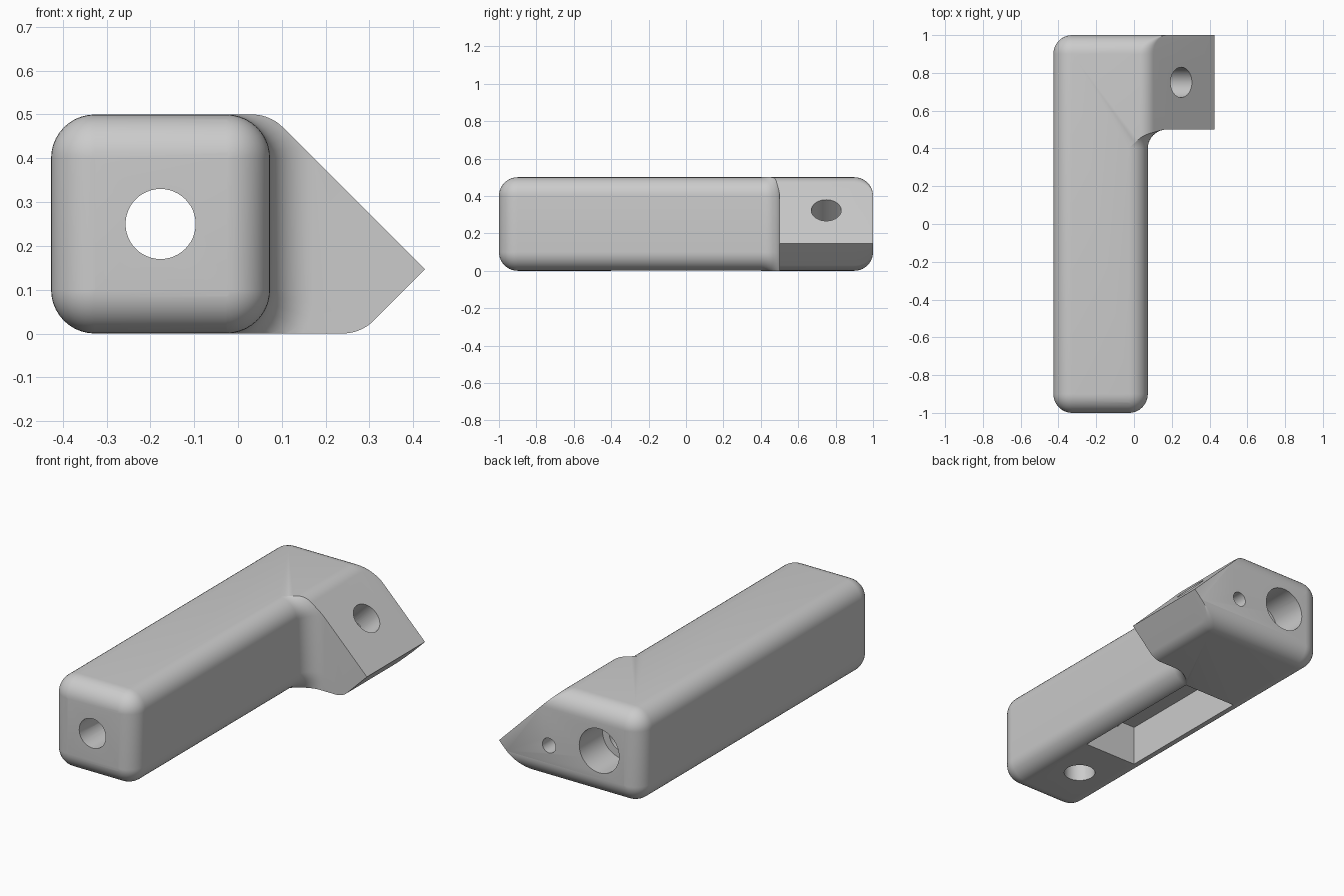
import bpy
import bmesh
from math import sin, cos, pi
from mathutils import Vector

cube = bpy.data.objects.get("Cube")
if cube:
    bpy.data.objects.remove(cube, do_unlink=True)

# Main dimensions
R = 0.1                              # edge rounding
LEFT, RIGHT, TIP = -0.4268, 0.0732, 0.4268
TIP_Z, HEIGHT = 0.1464, 0.5
AXIS_X, AXIS_Z = -0.1768, 0.25       # centre line of the bar
STEPS = 10
TURN = [pi / 2 * i / STEPS for i in range(STEPS + 1)]
TINY = 0.002

grey = bpy.data.materials.new("plain grey")
grey.use_nodes = True
grey.diffuse_color = (0.6, 0.6, 0.6, 1)
grey.node_tree.nodes["Principled BSDF"].inputs["Base Color"].default_value = (0.6, 0.6, 0.6, 1)


def finish(name, bm):
    bmesh.ops.recalc_face_normals(bm, faces=bm.faces)
    mesh = bpy.data.meshes.new(name)
    bm.to_mesh(mesh)
    bm.free()
    mesh.materials.append(grey)
    obj = bpy.data.objects.new(name, mesh)
    bpy.context.collection.objects.link(obj)
    return obj


def loft(name, sections):
    """Skin a list of (y, xz outline) sections and cap both ends."""
    bm = bmesh.new()
    rings = [[bm.verts.new((x, y, z)) for x, z in pts] for y, pts in sections]
    for a, b in zip(rings, rings[1:]):
        for i in range(len(a)):
            j = (i + 1) % len(a)
            bm.faces.new((a[i], a[j], b[j], b[i]))
    bm.faces.new(rings[0])
    bm.faces.new(rings[-1][::-1])
    return finish(name, bm)


def round_corner(before, corner, after, r):
    """Points of a fillet arc at one outline corner."""
    c = Vector(corner)
    u = (Vector(before) - c).normalized()
    v = (Vector(after) - c).normalized()
    half = u.angle(v) / 2
    reach = r * cos(half) / sin(half)
    centre = c + (u + v).normalized() * (r / sin(half))
    p = (c + u * reach - centre).normalized()
    q = (c + v * reach - centre).normalized()
    return [tuple(centre + p.slerp(q, i / STEPS).normalized() * r) for i in range(STEPS + 1)]


def envelope_outline(inset):
    """Bar and pointed foot outline, with top, bottom and left drawn in."""
    r = max(R - inset, TINY)
    low, high = inset, HEIGHT - inset
    bottom_x = TIP - TIP_Z + inset
    pts = [(LEFT + inset, low), (bottom_x, low), (TIP, TIP_Z),
           (RIGHT + inset, high), (LEFT + inset, high)]
    outline = []
    for i, p in enumerate(pts):
        if p[0] == TIP:
            outline.append(p)
        else:
            outline += round_corner(pts[i - 1], p, pts[(i + 1) % len(pts)], r)
    return outline


def side_outline(r):
    """Region to the right of the bar's rounded side."""
    cx = RIGHT - R
    upper = [(cx + r * sin(t), HEIGHT - R + r * cos(t)) for t in TURN]
    lower = [(cx + r * cos(t), R - r * sin(t)) for t in TURN]
    return [(1, 1), (cx, 1)] + upper + lower + [(cx, -0.5), (1, -0.5)]


def cylinder(name, start, end, r):
    start, end = Vector(start), Vector(end)
    bm = bmesh.new()
    bmesh.ops.create_cone(bm, cap_ends=True, segments=48, radius1=r, radius2=r,
                          depth=(end - start).length)
    bm.transform((end - start).to_track_quat('Z', 'Y').to_matrix().to_4x4())
    bmesh.ops.translate(bm, verts=bm.verts, vec=(start + end) / 2)
    return finish(name, bm)


def box(name, low, high):
    low, high = Vector(low), Vector(high)
    bm = bmesh.new()
    bmesh.ops.create_cube(bm, size=1)
    bmesh.ops.scale(bm, verts=bm.verts, vec=high - low)
    bmesh.ops.translate(bm, verts=bm.verts, vec=(low + high) / 2)
    return finish(name, bm)


# Full-length body with rounded ends
ends = [(1 - R + R * sin(t), R * (1 - cos(t))) for t in TURN]
stations = [(-y, s) for y, s in reversed(ends)] + ends
body = loft("bar_with_foot", [(y, envelope_outline(s)) for y, s in stations])

# Cutter that frees the bar's right side and flares into the foot
front = [(-1 + R - R * cos(t), max(R * sin(t), TINY)) for t in TURN]
flare = [(0.5 - R + R * sin(t), R + R * (1 - cos(t))) for t in TURN]
side = [(-1.1, TINY)] + front + flare
cutters = [loft("side_cutter", [(y, side_outline(r)) for y, r in side])]

# Bores along the bar, in the foot and underneath
cutters.append(cylinder("long_bore", (AXIS_X, -1.2, AXIS_Z), (AXIS_X, 1.2, AXIS_Z), 0.08))
cutters.append(cylinder("back_counterbore", (AXIS_X, 0.8, AXIS_Z), (AXIS_X, 1.2, AXIS_Z), 0.12))
cutters.append(cylinder("slope_bore", (0.35, 0.75, 0.4232), (0.0732, 0.75, 0.1464), 0.08))
cutters.append(cylinder("pin_hole", (0.125, 0.72, 0.198), (0.125, 1.2, 0.198), 0.04))
cutters.append(cylinder("bottom_hole", (AXIS_X, -0.65, -0.2), (AXIS_X, -0.65, AXIS_Z), 0.08))

# Rectangular pocket in the underside
cutters.append(box("bottom_pocket", (AXIS_X - 0.16, -0.4, -0.2), (AXIS_X + 0.16, 0.4, 0.22)))

bpy.context.view_layer.objects.active = body
for cutter in cutters:
    cutter.hide_render = True
    mod = body.modifiers.new(cutter.name, 'BOOLEAN')
    mod.operation = 'DIFFERENCE'
    mod.solver = 'EXACT'
    mod.object = cutter
    bpy.ops.object.modifier_apply(modifier=mod.name)
    bpy.data.objects.remove(cutter, do_unlink=True)

# Smooth rounded surfaces, sharp cut edges
bpy.ops.object.select_all(action='DESELECT')
body.select_set(True)
bpy.ops.object.shade_smooth_by_angle(angle=pi / 6)
